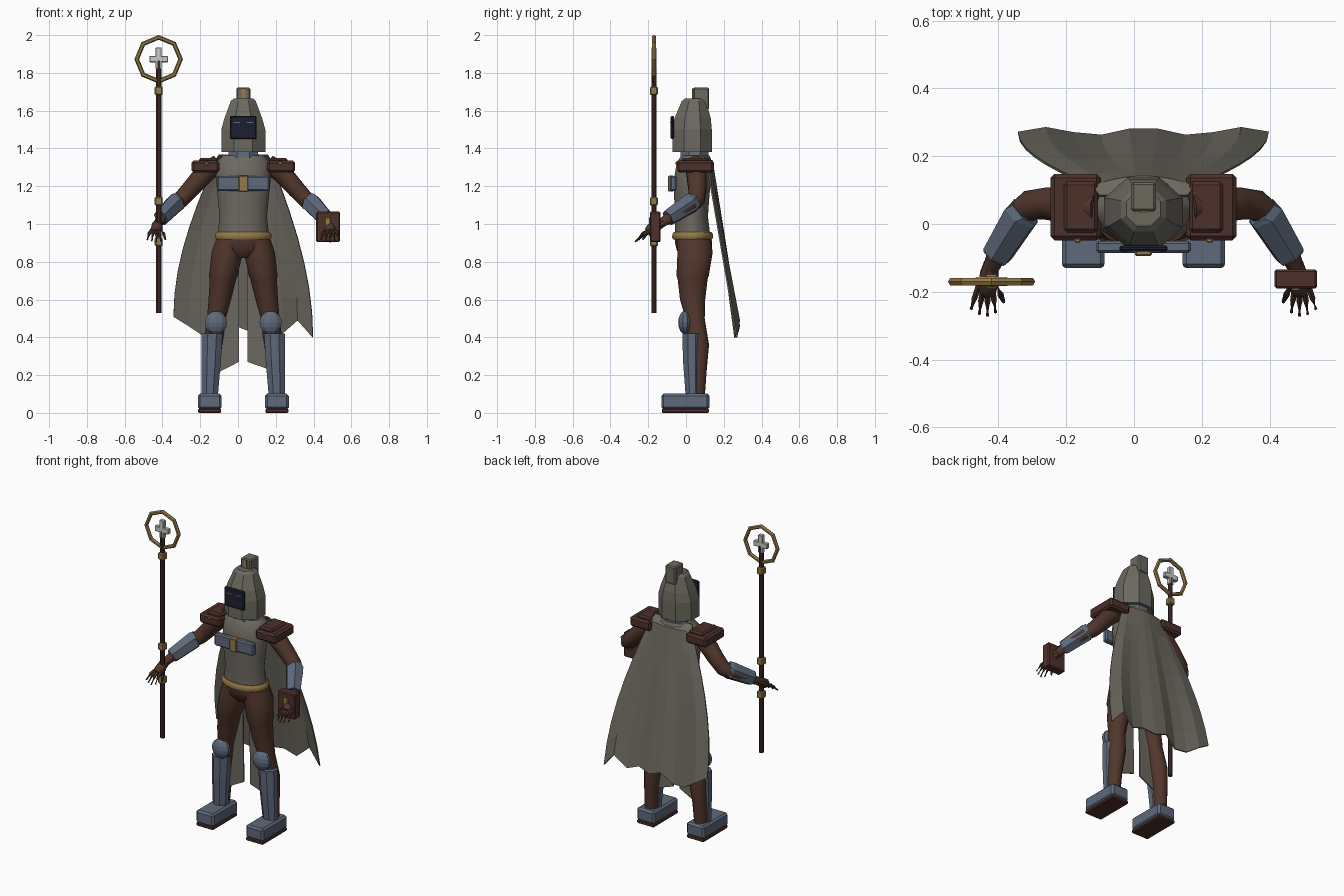
import bpy, bmesh, math
from mathutils import Vector, Euler

if "Cube" in bpy.data.objects:
    bpy.data.objects.remove(bpy.data.objects["Cube"])

CX = 0.028          # body centre line
STAFF = (-0.42, -0.17)
SIDES = (("right", -1), ("left", 1))


def material(name, r, g, b):
    lin = [((c / 255 + 0.055) / 1.055) ** 2.4 for c in (r, g, b)] + [1]
    m = bpy.data.materials.new(name)
    m.use_nodes = True
    m.diffuse_color = lin
    m.node_tree.nodes["Principled BSDF"].inputs["Base Color"].default_value = lin
    return m


CLOTH = material("grey cloth", 108, 105, 95)
STEEL = material("blue steel", 94, 106, 123)
BROWN = material("brown suit", 82, 54, 44)
LEATHER = material("red brown leather", 78, 49, 42)
WOOD = material("dark wood", 62, 42, 38)
GOLD = material("old gold", 148, 122, 72)
DARK = material("visor dark", 29, 31, 46)
SILVER = material("silver", 200, 200, 195)


def finish(name, bm, mat, smooth=False):
    bmesh.ops.recalc_face_normals(bm, faces=bm.faces)
    me = bpy.data.meshes.new(name)
    bm.to_mesh(me)
    bm.free()
    me.materials.append(mat)
    ob = bpy.data.objects.new(name, me)
    bpy.context.collection.objects.link(ob)
    if smooth:
        me.shade_smooth()
        me.set_sharp_from_angle(angle=math.radians(40))
    return ob


def box(name, loc, size, mat, bevel=0.0, rot=None):
    bm = bmesh.new()
    bmesh.ops.create_cube(bm, size=1)
    bmesh.ops.scale(bm, vec=size, verts=bm.verts)
    if bevel:
        bmesh.ops.bevel(bm, geom=bm.edges[:], offset=bevel, segments=1,
                        affect='EDGES', profile=0.5)
    if rot:
        bmesh.ops.rotate(bm, matrix=rot, verts=bm.verts)
    bmesh.ops.translate(bm, vec=loc, verts=bm.verts)
    return finish(name, bm, mat)


def skin(name, rings, mat, smooth):
    """Bridge equal rings of points and cap both ends."""
    bm = bmesh.new()
    vs = [[bm.verts.new(p) for p in ring] for ring in rings]
    n = len(vs[0])
    for a, b in zip(vs, vs[1:]):
        for i in range(n):
            j = (i + 1) % n
            bm.faces.new((a[i], a[j], b[j], b[i]))
    bm.faces.new(vs[0])
    bm.faces.new(vs[-1])
    return finish(name, bm, mat, smooth)


def loft(name, rows, mat, n=16, smooth=True):
    """Stack level ellipses given as (x, y, z, rx, ry)."""
    angles = [math.tau * (i + 0.5) / n for i in range(n)]
    return skin(name, [[(x + rx * math.cos(a), y + ry * math.sin(a), z)
                        for a in angles] for x, y, z, rx, ry in rows], mat, smooth)


def tube(name, path, mat, n=10, smooth=True):
    """Round tube along points given as (x, y, z, r)."""
    pts = [Vector(p[:3]) for p in path]
    rings = []
    for k, p in enumerate(pts):
        t = (pts[min(k + 1, len(pts) - 1)] - pts[max(k - 1, 0)]).normalized()
        ref = Vector((0, 1, 0)) if abs(t.y) < 0.8 else Vector((0, 0, 1))
        u = ref.cross(t).normalized()
        v = t.cross(u)
        rings.append([p + path[k][3] * (u * math.cos(a) + v * math.sin(a))
                      for a in (math.tau * (i + 0.5) / n for i in range(n))])
    return skin(name, rings, mat, smooth)


# Torso, pelvis and belt
loft("torso", [(CX, .035, .94, .138, .095), (CX, .03, 1.04, .128, .088),
               (CX, .03, 1.14, .138, .095), (CX, .035, 1.24, .148, .1),
               (CX, .045, 1.33, .143, .095), (CX, .05, 1.362, .11, .075)], CLOTH)
loft("pelvis", [(CX, .035, .95, .138, .098), (CX, .04, .9, .15, .1),
                (CX, .045, .86, .14, .095), (CX, .045, .82, .06, .06)], BROWN)
loft("belt", [(CX, .035, .918, .145, .104), (CX, .035, .928, .152, .11),
              (CX, .035, .948, .15, .108), (CX, .035, .958, .14, .1)], GOLD, 20)

# Chest plate and collar
box("chest_plate", (CX, -.068, 1.215), (.28, .036, .08), STEEL, .008)
box("chest_clasp", (CX, -.08, 1.214), (.05, .028, .084), GOLD, .004)
loft("collar", [(CX, .045, 1.34, .09, .082), (CX, .045, 1.39, .083, .078)], STEEL, 8, False)

# Hood, crest block and visor
loft("hood", [(CX, .033, 1.382, .126, .112), (CX, .033, 1.5, .126, .112),
              (CX, .035, 1.56, .108, .104), (CX, .042, 1.65, .072, .07),
              (CX, .045, 1.665, .055, .055)], CLOTH, 8, False)
box("crest_block", (CX, .08, 1.665), (.074, .086, .115), CLOTH, .007)
box("crest_strip", (CX, .036, 1.685), (.022, .006, .066), GOLD)
box("visor", (CX, -.072, 1.511), (.142, .018, .122), DARK, .006)
for name, s in SIDES:
    box(name + "_eye_slit", (CX + s * .034, -.082, 1.538), (.034, .003, .006), STEEL)

for name, s in SIDES:
    def X(off, s=s):
        return CX + s * off

    # Shoulder pads
    box(name + "_shoulder_pad", (X(.2), .05, 1.304), (.148, .196, .064), LEATHER, .012)
    box(name + "_shoulder_top", (X(.185), .05, 1.335), (.1, .15, .03), LEATHER, .01)
    box(name + "_shoulder_stud", (X(.195), -.048, 1.322), (.02, .014, .02), GOLD, .004)

    # Arm and bracer
    tube(name + "_arm", [(X(.13), .05, 1.32, .05), (X(.2), .055, 1.275, .056),
                         (X(.28), .06, 1.185, .049), (X(.335), .055, 1.125, .045),
                         (X(.37), .025, 1.1, .042), (X(.415), -.05, 1.055, .036),
                         (X(.45), -.13, 1.005, .024)], BROWN, 12)
    tube(name + "_bracer", [(X(.35), .035, 1.115, .052), (X(.36), .025, 1.11, .056),
                            (X(.43), -.088, 1.037, .047), (X(.435), -.096, 1.032, .042)],
         STEEL, 6, False)

    # Hand with splayed fingers
    tube(name + "_palm", [(X(.45), -.115, 1.01, .022), (X(.455), -.15, .995, .03),
                          (X(.46), -.19, .97, .03), (X(.462), -.208, .96, .018)], BROWN, 8)
    for i in range(5):
        f = i - 2
        reach = (.035, .065, .075, .07, .055)[i]
        tube(f"{name}_finger_{i + 1}",
             [(X(.459 + f * .011), -.18 + abs(f) * .006, .972, .0105),
              (X(.46 + f * .019), -.19 - reach * .5, .95, .0095),
              (X(.46 + f * .024), -.195 - reach, .905 + abs(f) * .006, .005)], BROWN, 6)

    # Leg
    loft(name + "_leg", [(X(.07), .042, .92, .075, .09), (X(.085), .048, .85, .084, .095),
                         (X(.106), .035, .725, .077, .087), (X(.108), .035, .71, .071, .081),
                         (X(.125), .035, .6, .06, .068), (X(.143), .048, .5, .05, .052),
                         (X(.16), .067, .36, .052, .056), (X(.172), .064, .22, .043, .046),
                         (X(.178), .058, .08, .04, .042)], BROWN)

    # Knee and shin armour
    bm = bmesh.new()
    bmesh.ops.create_uvsphere(bm, u_segments=10, v_segments=8, radius=.062)
    bmesh.ops.scale(bm, vec=(1, .6, 1), verts=bm.verts)
    bmesh.ops.translate(bm, vec=(X(.145), -.004, .478), verts=bm.verts)
    finish(name + "_knee_pad", bm, STEEL)
    loft(name + "_shin_plate", [(X(.165), .03, .42, .06, .053), (X(.17), .03, .28, .056, .05),
                                (X(.178), .035, .09, .047, .04)], STEEL, 8, False)

    # Boot and sole
    box(name + "_boot", (X(.178), -.003, .06), (.126, .254, .084), STEEL, .012)
    box(name + "_sole", (X(.178), -.003, .011), (.122, .25, .022), LEATHER, .005)

    # Coat tail hanging behind the leg
    inner, outer = (.024, .13) if s < 0 else (.022, .18)
    bm = bmesh.new()
    corners = [(inner, .05, .88), (outer * .7, .05, .88),
               (outer, .06, .215), (inner, .06, .27)]
    bm.faces.new([bm.verts.new((X(a), b, c)) for a, b, c in corners])
    tail = finish(name + "_coat_tail", bm, CLOTH)
    tail.modifiers.new("thickness", 'SOLIDIFY').thickness = .008

# Cape: wide folded sheet with a ragged hem
hem = (.51, .46, .405, .40, .46, .43, .45, .42, .49, .40)
rows = 7
bm = bmesh.new()
grid = []
for r in range(-1, rows + 1):
    v = max(r, 0) / rows
    half = .15 + .22 * math.sin(v * math.pi / 2)
    line = []
    for c, low in enumerate(hem):
        u = 2 * c / (len(hem) - 1) - 1
        z = 1.335 + (low - 1.335) * v
        y = .142 + .132 * v + .012 * v * math.cos(u * 8) - .03 * (1 - v) * u * u
        if r < 0:
            z, y, half = 1.368, .085, .13
        line.append(bm.verts.new((CX + half * u, y, z)))
    grid.append(line)
for a, b in zip(grid, grid[1:]):
    for i in range(len(hem) - 1):
        bm.faces.new((a[i], a[i + 1], b[i + 1], b[i]))
cape = finish("cape", bm, CLOTH)
cape.modifiers.new("thickness", 'SOLIDIFY').thickness = .008

# Staff with ferrules, ring and cross
sx, sy = STAFF
loft("staff", [(sx, sy, .53, .015, .015), (sx, sy, 1.865, .015, .015)], WOOD, 8)
for i, z in enumerate((.905, 1.12, 1.705)):
    box(f"staff_ferrule_{i + 1}", (sx, sy, z), (.042, .042, .046), GOLD, .006)
bpy.ops.mesh.primitive_torus_add(major_segments=8, minor_segments=6, major_radius=.116,
                                 minor_radius=.0125, location=(sx, sy, 1.872),
                                 rotation=(math.pi / 2, 0, 0))
ring = bpy.context.object
ring.name = "staff_ring"
ring.data.materials.append(GOLD)
box("cross_upright", (sx, sy, 1.878), (.032, .026, .115), SILVER, .003)
box("cross_bar", (sx, sy, 1.873), (.098, .026, .034), SILVER, .003)

# Book held in the left hand
book = (CX + .449, -.162, .985)
box("book_cover", book, (.126, .056, .16), LEATHER, .006)
box("book_clasp", (book[0], book[1] - .03, book[2]), (.024, .008, .1), GOLD, .002)
